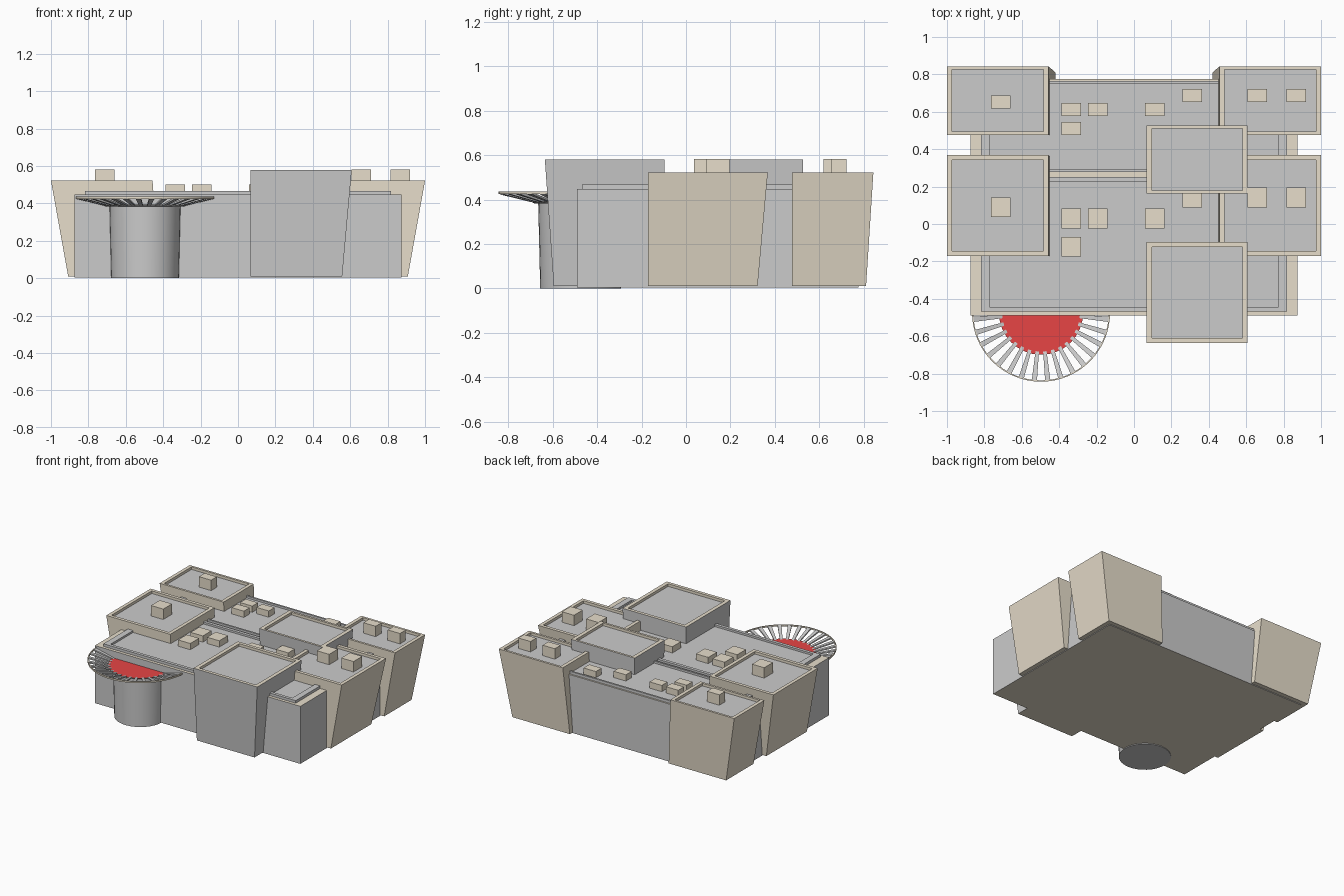
import bpy, bmesh, math

if "Cube" in bpy.data.objects:
    bpy.data.objects.remove(bpy.data.objects["Cube"])


def material(name, color):
    m = bpy.data.materials.new(name)
    m.diffuse_color = (*color, 1)
    m.use_nodes = True
    m.node_tree.nodes["Principled BSDF"].inputs["Base Color"].default_value = m.diffuse_color
    return m


GREY = material("grey", (0.8, 0.8, 0.8))
TAN = material("tan", (0.8, 0.73, 0.6))
RED = material("red", (0.8, 0.06, 0.06))


def finish(name, bm, mats):
    bmesh.ops.recalc_face_normals(bm, faces=bm.faces[:])
    me = bpy.data.meshes.new(name)
    bm.to_mesh(me)
    bm.free()
    for m in mats:
        me.materials.append(m)
    ob = bpy.data.objects.new(name, me)
    bpy.context.collection.objects.link(ob)
    return ob


def block(name, low, z0, high, z1, wall, trim, floor, rim=None, depth=0.02):
    """Tapered box; rects are (x0, x1, y0, y1). A rim (rx, ry) sinks the roof."""
    bm = bmesh.new()

    def ring(r, z):
        x0, x1, y0, y1 = r
        return [bm.verts.new((x, y, z)) for x, y in ((x0, y0), (x1, y0), (x1, y1), (x0, y1))]

    def bridge(a, b, mat):
        for i in range(4):
            j = (i + 1) % 4
            bm.faces.new((a[i], a[j], b[j], b[i])).material_index = mat

    a, b = ring(low, z0), ring(high, z1)
    bm.faces.new(a[::-1]).material_index = 1
    bridge(a, b, 0)
    if rim:
        inner = (high[0] + rim[0], high[1] - rim[0], high[2] + rim[1], high[3] - rim[1])
        c, d = ring(inner, z1), ring(inner, z1 - depth)
        bridge(b, c, 1)
        bridge(c, d, 1)
        b = d
    bm.faces.new(b).material_index = 2
    return finish(name, bm, (wall, trim, floor))


def lathe(name, profile, centre, mats, closed=False, top=0, n=32):
    """Revolve (r, z) points; open profiles get flat caps."""
    bm = bmesh.new()
    rings = [[bm.verts.new((centre[0] + r * math.cos(t), centre[1] + r * math.sin(t), z))
              for t in (2 * math.pi * i / n for i in range(n))] for r, z in profile]
    pairs = list(zip(rings, rings[1:])) + ([(rings[-1], rings[0])] if closed else [])
    for a, b in pairs:
        for i in range(n):
            j = (i + 1) % n
            bm.faces.new((a[i], a[j], b[j], b[i]))
    if not closed:
        bm.faces.new(rings[0][::-1])
        bm.faces.new(rings[-1]).material_index = top
    ob = finish(name, bm, mats)
    bpy.context.view_layer.objects.active = ob
    ob.select_set(True)
    bpy.ops.object.shade_smooth_by_angle(angle=math.radians(30))
    ob.select_set(False)
    return ob


# Main building and its two raised roofs
body = (-0.873, 0.873, -0.49, 0.775)
block("main_body", body, 0.005, body, 0.447, GREY, TAN, TAN)
for name, y0, y1, ry in (("front_roof", -0.467, 0.25, 0.024), ("back_roof", 0.277, 0.764, 0.014)):
    r = (-0.817, 0.817, y0, y1)
    block(name, r, 0.44, r, 0.467, GREY, GREY, GREY, (0.045, ry), 0.015)

# Corner towers, leaning outwards and backwards
for side, s in (("left", -1), ("right", 1)):
    for row, y0, y1, yb, ry in (("front", -0.17, 0.368, 0.322, 0.025), ("back", 0.477, 0.843, 0.81, 0.017)):
        low = sorted((s * 0.42, s * 0.908)) + [y0, yb]
        high = sorted((s * 0.457, s * 1.0)) + [y0, y1]
        block(f"{side}_{row}_tower", low, 0.01, high, 0.522, TAN, TAN, GREY, (0.027, ry))

# Taller grey blocks, leaning forwards and to the right
for row, y0, yb, y1, ry in (("front", -0.635, -0.595, -0.097, 0.025), ("back", 0.163, 0.193, 0.527, 0.017)):
    block(f"{row}_tall_block", (0.067, 0.557, yb, y1), 0.01, (0.067, 0.608, y0, y1), 0.58,
          GREY, TAN, GREY, (0.029, ry))

# Rooftop units: (x, back row y, front row y, base z, top z)
units = [(-0.713, 0.653, 0.09, 0.5, 0.582),
         (0.66, 0.688, 0.142, 0.5, 0.582), (0.867, 0.688, 0.142, 0.5, 0.582),
         (-0.335, 0.612, 0.03, 0.45, 0.5), (-0.195, 0.612, 0.03, 0.45, 0.5),
         (-0.335, 0.51, -0.122, 0.45, 0.5), (0.11, 0.612, 0.03, 0.45, 0.5),
         (0.312, 0.688, 0.142, 0.45, 0.5)]
for i, (x, yb, yf, z0, z1) in enumerate(units):
    for row, y, h in (("back", yb, 0.035), ("front", yf, 0.053)):
        r = (x - 0.052, x + 0.052, y - h, y + h)
        block(f"{row}_roof_unit_{i + 1}", r, z0, r, z1, TAN, TAN, TAN)

# Round entrance: drum, red disc, radiating ribs and outer hoop
C = (-0.497, -0.474)
lathe("entrance_drum", [(0.182, 0), (0.191, 0.385)], C, (GREY,))
lathe("canopy_disc", [(0.21, 0.383), (0.225, 0.394)], C, (GREY, RED), top=1)
lathe("canopy_hoop", [(0.362, 0.424), (0.369, 0.424), (0.369, 0.436), (0.362, 0.436)], C, (TAN,), closed=True, n=64)
bm = bmesh.new()
N = 32
for k in range(N):
    t = 2 * math.pi * (k + 0.5) / N
    c, s = math.cos(t), math.sin(t)
    sides = []
    for sg in (-1, 1):
        sides.append([bm.verts.new((C[0] + r * c - sg * w * s, C[1] + r * s + sg * w * c, z))
                      for r, w, z in ((0.2, 0.009, 0.383), (0.364, 0.014, 0.423),
                                      (0.364, 0.014, 0.434), (0.2, 0.009, 0.392))])
    a, b = sides
    bm.faces.new(a)
    bm.faces.new(b[::-1])
    for i in range(4):
        j = (i + 1) % 4
        bm.faces.new((a[i], b[i], b[j], a[j]))
finish("canopy_ribs", bm, (GREY,))
